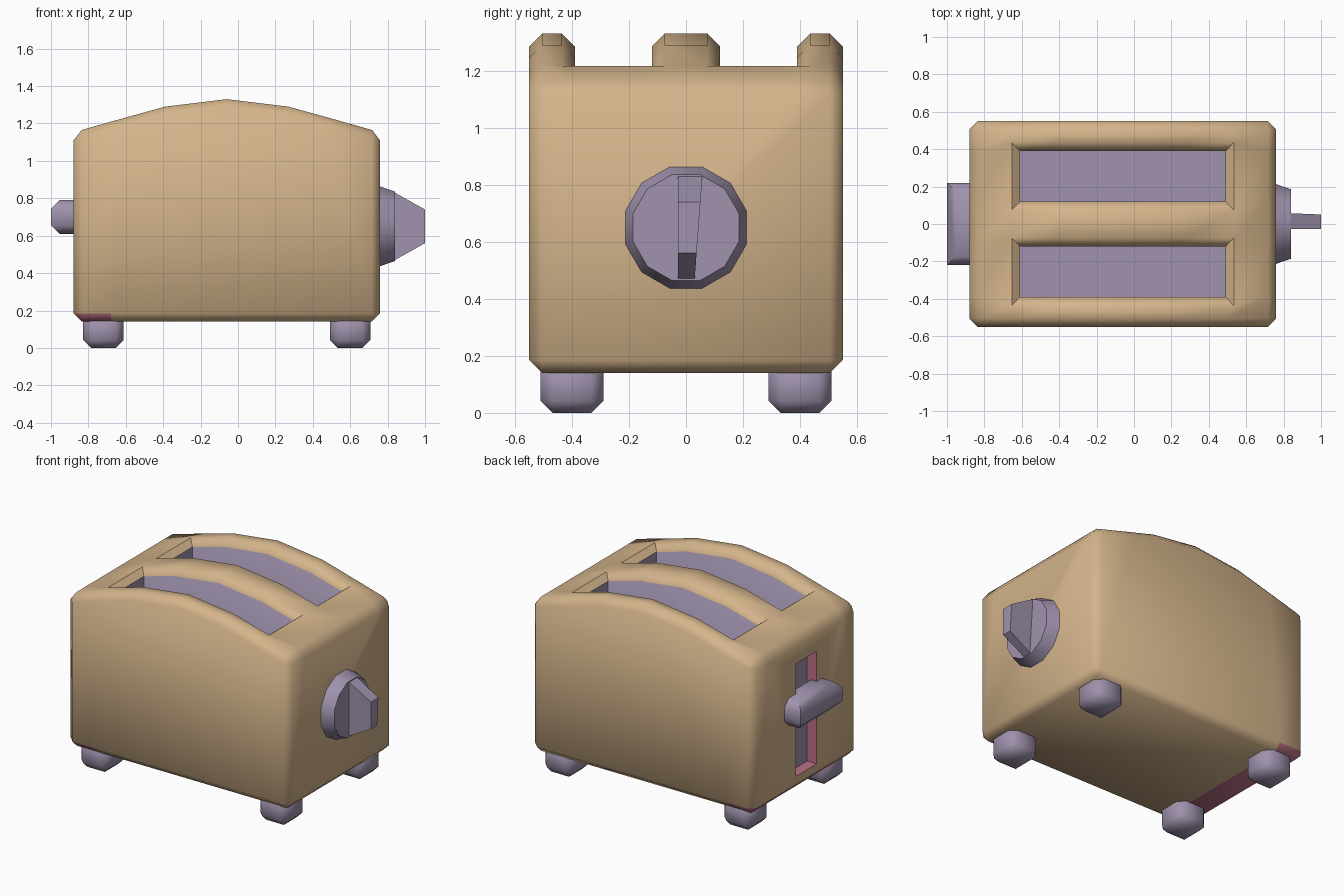
import bpy, bmesh, math
from mathutils import Matrix, Vector

if "Cube" in bpy.data.objects:
    bpy.data.objects.remove(bpy.data.objects["Cube"])


def material(name, rgb):
    m = bpy.data.materials.new(name)
    m.diffuse_color = (*rgb, 1)
    m.use_nodes = True
    m.node_tree.nodes["Principled BSDF"].inputs["Base Color"].default_value = m.diffuse_color
    return m


MATS = [material("tan", (0.66, 0.46, 0.26)),
        material("grey_purple", (0.35, 0.29, 0.42)),
        material("dusty_pink", (0.50, 0.16, 0.24))]
CX = -0.06  # middle of the body


def make(name, bm, mat=None, smooth=50):
    bmesh.ops.recalc_face_normals(bm, faces=bm.faces[:])
    me = bpy.data.meshes.new(name)
    if mat is not None:
        for f in bm.faces:
            f.material_index = mat
    bm.to_mesh(me)
    bm.free()
    for m in MATS:
        me.materials.append(m)
    ob = bpy.data.objects.new(name, me)
    bpy.context.collection.objects.link(ob)
    if smooth:
        smooth_object(ob, smooth)
    return ob


def smooth_object(ob, angle):
    bpy.ops.object.select_all(action='DESELECT')
    ob.select_set(True)
    bpy.context.view_layer.objects.active = ob
    bpy.ops.object.shade_smooth_by_angle(angle=math.radians(angle))


def box(lo, hi):
    bm = bmesh.new()
    lo, hi = Vector(lo), Vector(hi)
    size = hi - lo
    bmesh.ops.create_cube(bm, size=1, matrix=Matrix.Translation((lo + hi) / 2)
                          @ Matrix.Diagonal((*size, 1)))
    return bm


# body: arched top grid with two open slots, closed sides and bottom
xs = [-0.88, -0.61, -0.39, CX, 0.27, 0.49, 0.76]
zs = [1.153, 1.229, 1.29, 1.33, 1.29, 1.229, 1.153]
ys = [-0.55, -0.39, -0.12, 0.12, 0.39, 0.55]
FLOOR = 0.45
bm = bmesh.new()
T = [[bm.verts.new((x, y, z)) for y in ys] for x, z in zip(xs, zs)]
for i in range(6):
    for j in range(5):
        if not (j in (1, 3) and 1 <= i <= 4):
            bm.faces.new((T[i][j], T[i + 1][j], T[i + 1][j + 1], T[i][j + 1]))
B = [[bm.verts.new((x, y, 0.14)) for y in (-0.55, 0.55)] for x in (-0.88, 0.76)]
bm.faces.new((B[0][0], B[0][1], B[1][1], B[1][0]))
for k, i in ((0, 0), (1, 6)):
    bm.faces.new([B[k][0], B[k][1]] + T[i][::-1])
for k, j in ((0, 0), (1, 5)):
    bm.faces.new([B[0][k], B[1][k]] + [T[i][j] for i in range(6, -1, -1)])
for j in (1, 3):  # bread slot walls and floor
    F = {(i, k): bm.verts.new((xs[i], ys[k], FLOOR)) for i in (1, 5) for k in (j, j + 1)}
    for k in (j, j + 1):
        bm.faces.new([F[1, k], F[5, k]] + [T[i][k] for i in range(5, 0, -1)])
    for i in (1, 5):
        bm.faces.new((F[i, j], F[i, j + 1], T[i][j + 1], T[i][j]))
    bm.faces.new((F[1, j], F[5, j], F[5, j + 1], F[1, j + 1]))
bmesh.ops.recalc_face_normals(bm, faces=bm.faces[:])
convex = [e for e in bm.edges if e.calc_face_angle_signed(0) > 0.6]
bmesh.ops.bevel(bm, geom=convex, offset=0.045, offset_type='OFFSET', segments=1,
                profile=0.5, affect='EDGES')
# crumb tray strip: split the underside and its chamfers
low = [f for f in bm.faces if f.calc_center_median().z < 0.2]
geom = set(low)
for f in low:
    geom.update(f.edges)
    geom.update(f.verts)
bmesh.ops.bisect_plane(bm, geom=list(geom), plane_co=(-0.68, 0, 0), plane_no=(1, 0, 0))
bm.normal_update()
for f in bm.faces:
    c = f.calc_center_bounds()
    if c.z < 0.2 and c.x < -0.68:
        f.material_index = 2
    elif (abs(c.y) < 0.42 and -0.63 < c.x < 0.51 and c.z > 0.3
          and (abs(f.normal.z) < 0.1 or c.z < 0.6)):
        f.material_index = 1
body = make("body", bm, smooth=0)

# lever track cut into the left end: pink sides, purple back
bm = box((-1.0, -0.12, 0.24), (-0.81, 0.10, 0.99))
bm.normal_update()
for f in bm.faces:
    f.material_index = 1 if f.normal.x > 0.5 else 2
cutter = make("lever_track_cutter", bm, smooth=0)
cutter.hide_render = True
mod = body.modifiers.new("track", 'BOOLEAN')
mod.operation = 'DIFFERENCE'
mod.solver = 'EXACT'
mod.object = cutter
bpy.context.view_layer.objects.active = body
bpy.ops.object.modifier_apply(modifier="track")
bpy.data.objects.remove(cutter, do_unlink=True)
smooth_object(body, 50)

# lever
bm = box((-1.0, -0.22, 0.61), (-0.84, 0.22, 0.79))
edges = []
for e in bm.edges:
    d = e.verts[1].co - e.verts[0].co
    front = all(v.co.x < -0.9 for v in e.verts)
    if abs(d.x) > 0.1 or (abs(d.y) > 0.1 and front):
        edges.append(e)
bmesh.ops.bevel(bm, geom=edges, offset=0.045, segments=1, profile=0.5, affect='EDGES')
make("lever", bm, 1)

# feet
for sx, end in ((-1, "left"), (1, "right")):
    for sy, side in ((-1, "front"), (1, "back")):
        x, y = CX + sx * 0.66, sy * 0.40
        bm = box((x - 0.108, y - 0.11, 0), (x + 0.108, y + 0.11, 0.19))
        bmesh.ops.bevel(bm, geom=bm.edges[:], offset=0.042, segments=1,
                        profile=0.5, affect='EDGES')
        make(f"{side}_{end}_foot", bm, 1)

# knob disc
bm = bmesh.new()
bmesh.ops.create_cone(bm, cap_ends=True, segments=12, radius1=0.224, radius2=0.192,
                      depth=0.09, matrix=Matrix.Translation((0.795, 0, 0.65))
                      @ Matrix.Rotation(math.pi / 2, 4, 'Y')
                      @ Matrix.Rotation(math.radians(15), 4, 'Z'))
make("knob_disc", bm, 1, 40)

# knob grip: tapered blade
bm = bmesh.new()
outline = [(0.83, 0.465), (1.0, 0.56), (1.0, 0.74), (0.83, 0.835)]
a = [bm.verts.new((x, -0.028, z)) for x, z in outline]
b = [bm.verts.new((x, 0.03 + (z - 0.465) * 0.075, z)) for x, z in outline]
bm.faces.new(a)
bm.faces.new(b[::-1])
for i in range(4):
    n = (i + 1) % 4
    bm.faces.new((a[i], b[i], b[n], a[n]))
make("knob_grip", bm, 1, 40)
